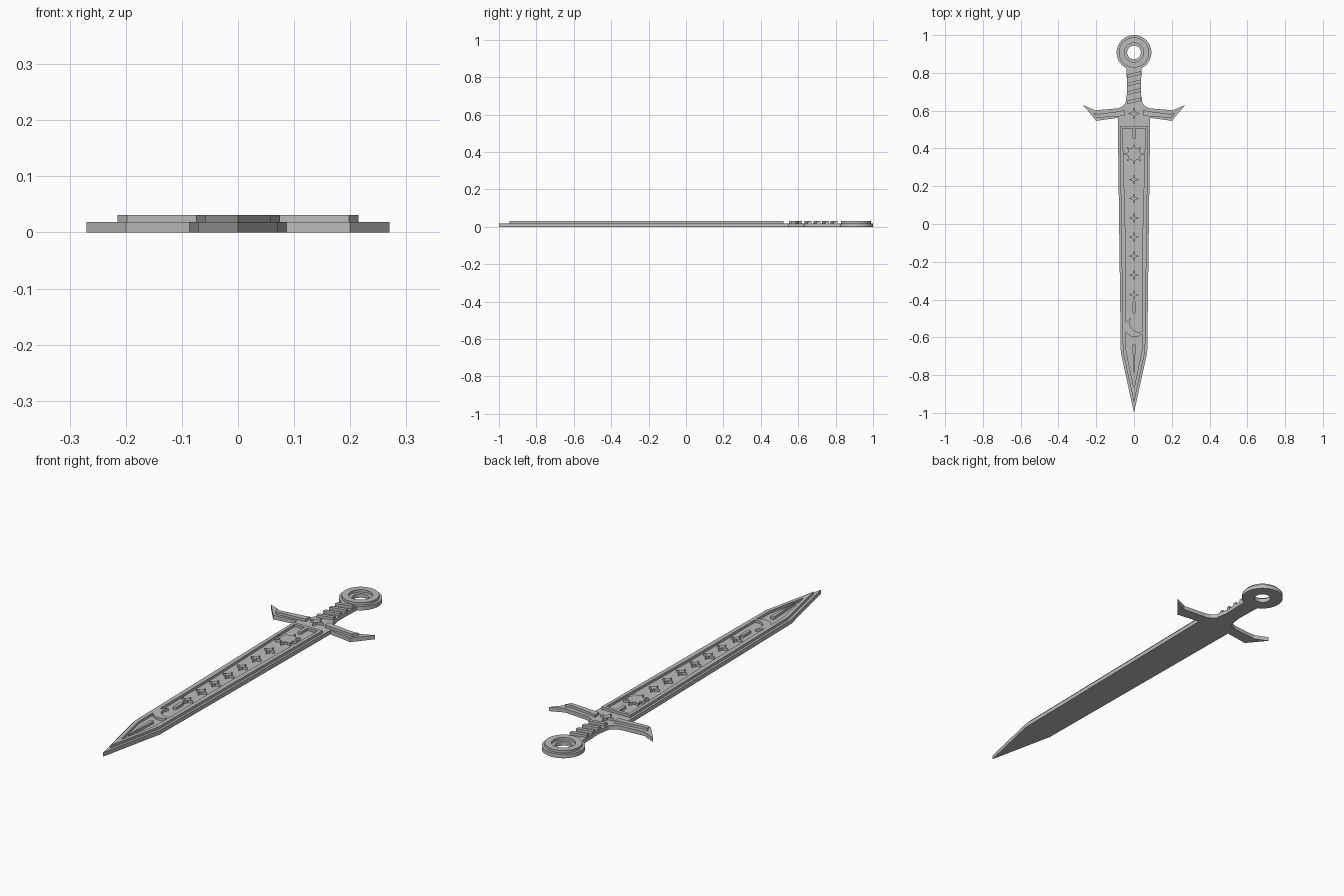
import bpy, bmesh, math

if "Cube" in bpy.data.objects:
    bpy.data.objects.remove(bpy.data.objects["Cube"])

steel = bpy.data.materials.new("grey_steel")
steel.diffuse_color = (0.5, 0.5, 0.5, 1)
steel.use_nodes = True
steel.node_tree.nodes["Principled BSDF"].inputs["Base Color"].default_value = steel.diffuse_color
BASE, TOP = 0.019, 0.031


def plate(name, loops, z0=0.016, z1=TOP):
    """Flat plate from closed outlines; inner outlines become holes."""
    cu = bpy.data.curves.new(name + "_outline", 'CURVE')
    cu.dimensions, cu.fill_mode = '2D', 'BOTH'
    cu.extrude = (z1 - z0) / 2
    for pts in loops:
        s = cu.splines.new('POLY')
        s.points.add(len(pts) - 1)
        for p, (x, y) in zip(s.points, pts):
            p.co = (x, y, 0, 1)
        s.use_cyclic_u = True
    tmp = bpy.data.objects.new(name + "_tmp", cu)
    bpy.context.collection.objects.link(tmp)
    bpy.context.view_layer.update()
    me = bpy.data.meshes.new_from_object(
        tmp.evaluated_get(bpy.context.evaluated_depsgraph_get()))
    bpy.data.objects.remove(tmp)
    bm = bmesh.new()
    bm.from_mesh(me)
    bmesh.ops.remove_doubles(bm, verts=bm.verts, dist=1e-5)
    bmesh.ops.translate(bm, verts=bm.verts, vec=(0, 0, (z0 + z1) / 2))
    bmesh.ops.recalc_face_normals(bm, faces=bm.faces)
    for f in bm.faces:
        f.smooth = False
    bm.to_mesh(me)
    bm.free()
    me.materials.clear()
    me.materials.append(steel)
    ob = bpy.data.objects.new(name, me)
    bpy.context.collection.objects.link(ob)
    return ob


def arc(cx, cy, r, a0, a1, n):
    return [(cx + r * math.cos(math.radians(a0 + (a1 - a0) * i / n)),
             cy + r * math.sin(math.radians(a0 + (a1 - a0) * i / n))) for i in range(n + 1)]


def circle(cx, cy, r, n=48):
    return arc(cx, cy, r, 0, 360, n)[:-1]


def mirrored(half):
    """Right half outline, bottom to top, closed by its mirror image."""
    return half + [(-x, y) for x, y in reversed(half) if x > 1e-6]


def star(cy, r, inner, points=4):
    out = []
    for i in range(points * 2):
        a = math.pi * i / points
        q = r if i % 2 == 0 else inner
        out.append((q * math.cos(a), cy + q * math.sin(a)))
    return out


def pill(y0, y1, w):
    return arc(0, y1 - w, w, 0, 180, 8) + arc(0, y0 + w, w, 180, 360, 8)


# whole sword base: blade, guard, grip and ring pommel
RY = 0.908
half = [(0, -1), (0.07, -0.68), (0.086, 0.562), (0.2, 0.546), (0.27, 0.63),
        (0.205, 0.602), (0.085, 0.612), (0.06, 0.622), (0.045, 0.64), (0.036, 0.7),
        (0.04, 0.826)] + arc(0, RY, 0.092, -62, 90, 24)
half[-1] = (0, 1.0)
plate("sword_base", [mirrored(half), circle(0, RY, 0.036)], 0, BASE)

# raised pommel ring
plate("pommel_ring", [circle(0, RY, 0.08), circle(0, RY, 0.051)])

# raised blade border
plate("blade_border", [
    mirrored([(0, -0.945), (0.059, -0.675), (0.075, 0.52)]),
    mirrored([(0, -0.87), (0.041, -0.675), (0.044, -0.1), (0.06, 0.505)])])

# diagonal grip wraps
for i, y in enumerate((0.652, 0.701, 0.746, 0.791)):
    plate(f"grip_wrap_{i + 1}", [[(-0.037, y - 0.018), (0.037, y), (0.037, y + 0.018), (-0.037, y)]])

# guard ornaments
for side, sx in (("left", -1), ("right", 1)):
    plate(f"guard_ridge_{side}", [[(sx * x, y) for x, y in
          [(0.05, 0.572), (0.198, 0.562), (0.215, 0.588), (0.19, 0.582), (0.075, 0.597), (0.05, 0.604)]]])
plate("guard_star", [star(0.585, 0.034, 0.012)])

# blade ornaments
for i, y in enumerate((0.235, 0.135, 0.032, -0.07, -0.17, -0.27, -0.375)):
    plate(f"blade_star_{i + 1}", [star(y, 0.028, 0.01)])
plate("upper_bar", [pill(0.45, 0.508, 0.008)])
plate("lower_bar", [pill(-0.475, -0.41, 0.008)])
plate("sun_disc", [circle(0, 0.37, 0.034, 32)])
for i in range(8):
    a = math.pi / 4 * i
    c, s = math.cos(a), math.sin(a)
    plate(f"sun_ray_{i + 1}", [[(c * u - s * v, 0.37 + s * u + c * v)
                                for u, v in ((0.03, -0.009), (0.055, 0), (0.03, 0.009))]])

# crescent moon, opening to the upper right
t = math.radians(45)
moon = arc(0, 0, 0.052, 65, 295, 28)
h = moon[0]
cx = 0.032
r = math.hypot(h[0] - cx, h[1])
a = math.degrees(math.atan2(h[1], h[0] - cx))
moon += arc(cx, 0, r, 360 - a, a, 24)[1:-1]
plate("crescent_moon", [[(0.004 + x * math.cos(t) - y * math.sin(t),
                          -0.546 + x * math.sin(t) + y * math.cos(t)) for x, y in moon]])

# tapered needle near the point
plate("tip_needle", [arc(0, -0.643, 0.009, 0, 180, 8) + [(0, -0.81)]])
